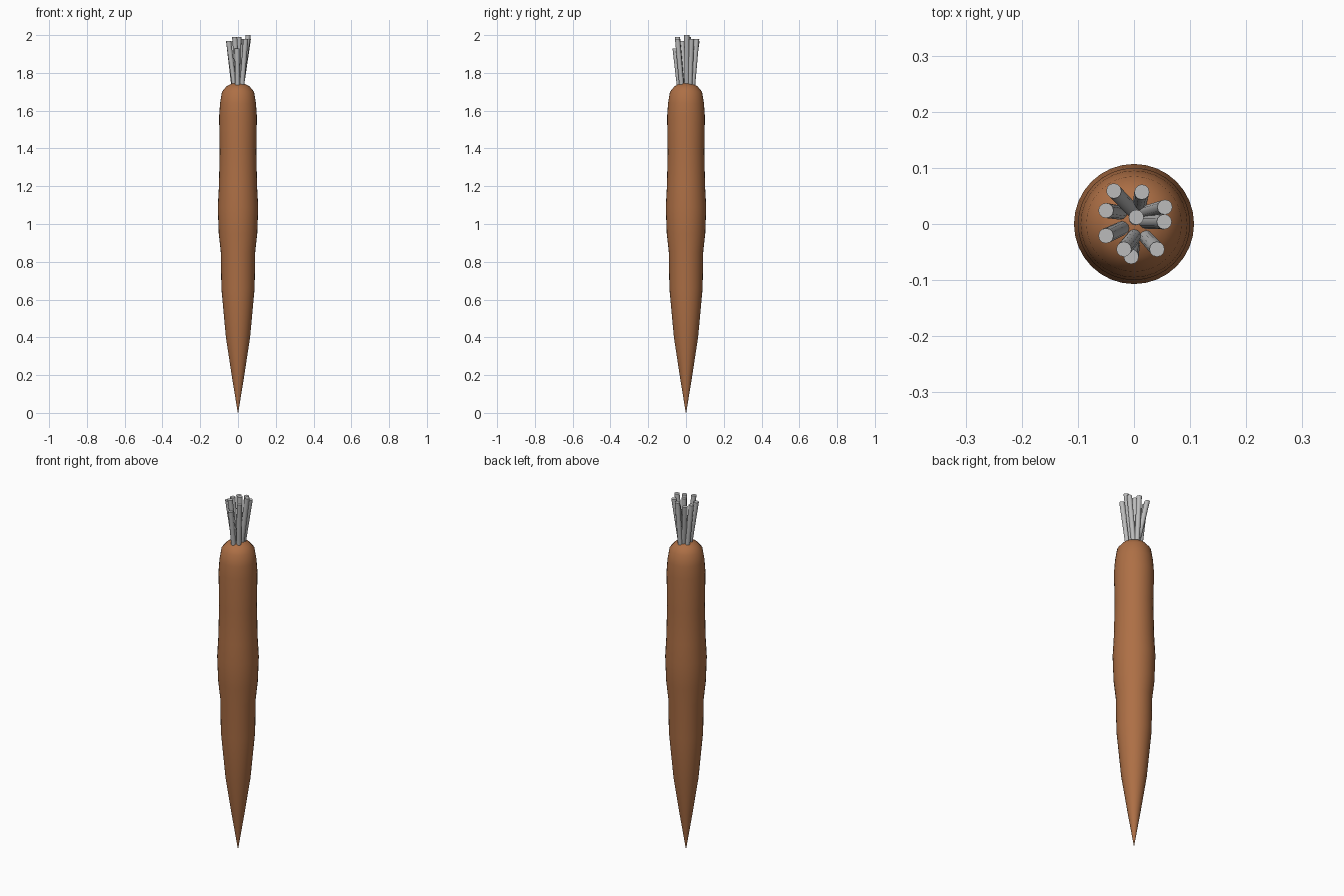
import bpy, bmesh, math
from mathutils import Vector

if "Cube" in bpy.data.objects:
    bpy.data.objects.remove(bpy.data.objects["Cube"])


def material(name, rgb):
    m = bpy.data.materials.new(name)
    m.diffuse_color = (*rgb, 1)
    m.use_nodes = True
    m.node_tree.nodes["Principled BSDF"].inputs["Base Color"].default_value = m.diffuse_color
    return m


brown = material("root brown", (0.42, 0.16, 0.06))
grey = material("stalk grey", (0.5, 0.5, 0.5))


def finish(name, bm, mat, angle):
    bmesh.ops.recalc_face_normals(bm, faces=bm.faces)
    me = bpy.data.meshes.new(name)
    bm.to_mesh(me)
    bm.free()
    ob = bpy.data.objects.new(name, me)
    bpy.context.collection.objects.link(ob)
    me.materials.append(mat)
    bpy.ops.object.select_all(action='DESELECT')
    bpy.context.view_layer.objects.active = ob
    ob.select_set(True)
    bpy.ops.object.shade_smooth_by_angle(angle=math.radians(angle))
    return ob


def tube(bm, rings, sides):
    """Skin a list of (centre, radius) rings, capped at both ends."""
    loops = []
    for c, r in rings:
        loops.append([bm.verts.new((c[0] + r * math.cos(2 * math.pi * i / sides),
                                    c[1] + r * math.sin(2 * math.pi * i / sides), c[2]))
                      for i in range(sides)])
    for a, b in zip(loops, loops[1:]):
        for i in range(sides):
            j = (i + 1) % sides
            bm.faces.new((a[i], a[j], b[j], b[i]))
    bm.faces.new(loops[0][::-1])
    bm.faces.new(loops[-1])


# Tapered root
profile = [(0, 0.001), (0.19, 0.032), (0.40, 0.064), (0.66, 0.088), (0.85, 0.091),
           (0.95, 0.102), (1.09, 0.107), (1.20, 0.101), (1.38, 0.097), (1.57, 0.1),
           (1.64, 0.095), (1.70, 0.085), (1.73, 0.060), (1.745, 0.03), (1.747, 0.002)]
bm = bmesh.new()
tube(bm, [((0, 0, z), r) for z, r in profile], 32)
finish("carrot_root", bm, brown, 60)

# Cut leaf stalks: base x, y, then top x, y, z
stalks = [(0.0, 0.022, -0.036, 0.059, 1.97), (0.010, 0.035, 0.014, 0.057, 1.98),
          (-0.022, 0.020, -0.050, 0.024, 1.97), (0.018, 0.020, 0.055, 0.030, 1.98),
          (0.018, 0.004, 0.054, 0.004, 2.0), (0.020, -0.022, 0.041, -0.045, 1.98),
          (0.002, -0.020, -0.018, -0.045, 1.99), (-0.002, -0.035, -0.005, -0.058, 1.93),
          (-0.018, -0.006, -0.050, -0.021, 1.97), (0.003, 0.010, 0.004, 0.012, 1.99)]
for n, (bx, by, tx, ty, tz) in enumerate(stalks):
    bm = bmesh.new()
    tube(bm, [((bx, by, 1.72), 0.0125), ((tx, ty, tz), 0.0135)], 12)
    finish(f"leaf_stalk_{n + 1}", bm, grey, 40)
